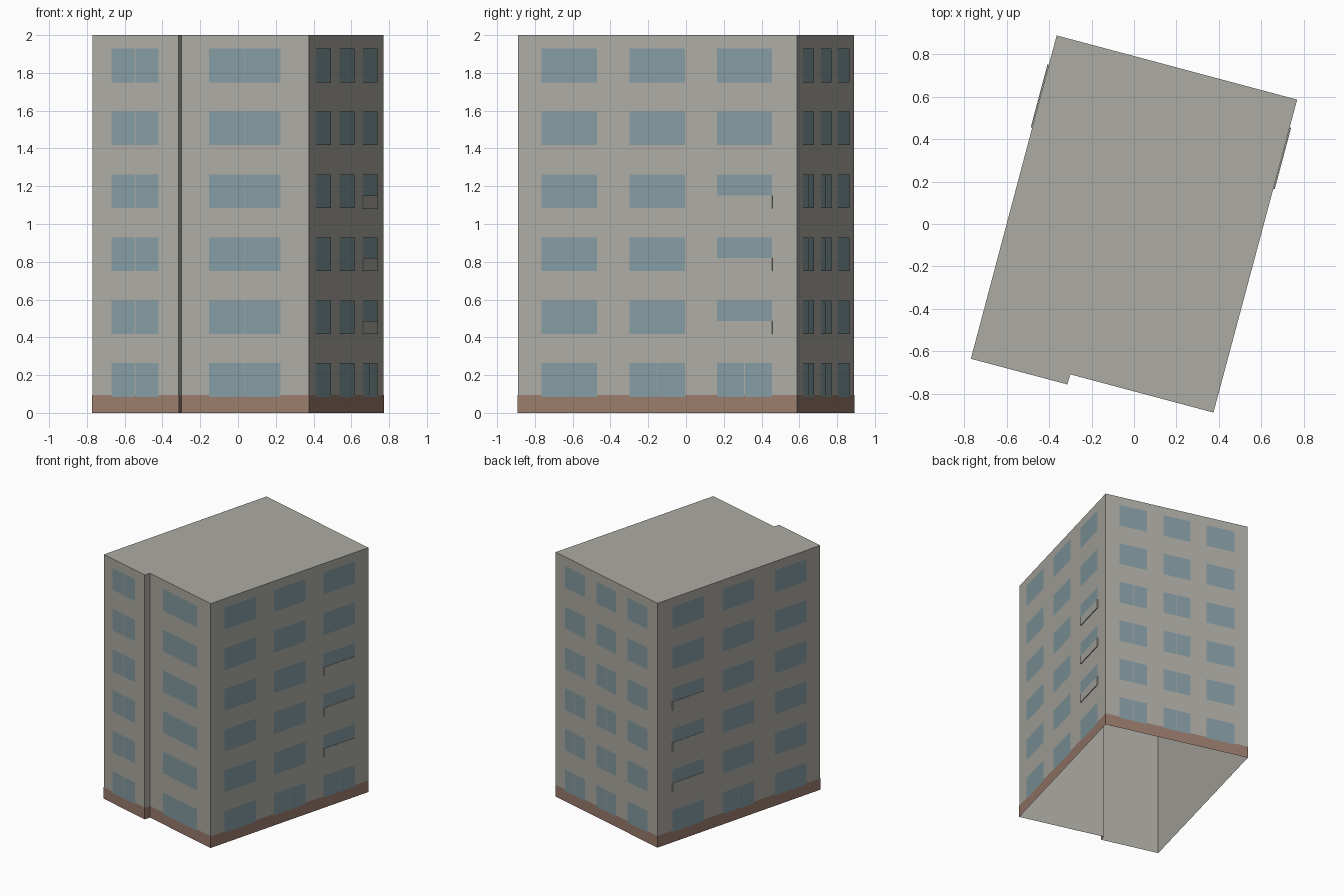
import bpy
import bmesh
from mathutils import Vector

cube = bpy.data.objects.get("Cube")
if cube:
    bpy.data.objects.remove(cube, do_unlink=True)


def material(name, rgb):
    mat = bpy.data.materials.new(name)
    mat.use_nodes = True
    mat.diffuse_color = (*rgb, 1)
    mat.node_tree.nodes["Principled BSDF"].inputs["Base Color"].default_value = (*rgb, 1)
    return mat


WALL = material("warm_grey_plaster", (0.42, 0.41, 0.37))
BRICK = material("brown_plinth", (0.32, 0.20, 0.15))
GLASS = material("blue_grey_glass", (0.23, 0.33, 0.36))

# Footprint, counter-clockwise from the front left corner, with the step in the front
FOOTPRINT = [Vector(p) for p in ((-0.77, -0.636), (-0.315, -0.757), (-0.30, -0.71),
                                 (0.375, -0.89), (0.77, 0.587), (-0.365, 0.89))]
SIDES = list(zip(FOOTPRINT, FOOTPRINT[1:] + FOOTPRINT[:1]))
HEIGHT = 2.0
WINDOW_HEIGHT = 0.178
ROWS = [0.085 + 0.333 * i for i in range(6)]  # sill heights, ground floor first


def outward(a, b):
    d = (b - a).normalized()
    return Vector((d.y, -d.x))


def finish(bm, name, mat):
    mesh = bpy.data.meshes.new(name)
    bm.to_mesh(mesh)
    bm.free()
    mesh.materials.append(mat)
    obj = bpy.data.objects.new(name, mesh)
    bpy.context.collection.objects.link(obj)
    return obj


def ring(bm, points, low, high):
    """Upright walls around a closed outline; returns the upper vertices."""
    bottom = [bm.verts.new((p.x, p.y, low)) for p in points]
    top = [bm.verts.new((p.x, p.y, high)) for p in points]
    for i in range(len(points)):
        j = (i + 1) % len(points)
        bm.faces.new((bottom[i], bottom[j], top[j], top[i]))
    return top


def offset_outline(dist):
    result = []
    for i, p in enumerate(FOOTPRINT):
        n1, n2 = outward(*SIDES[i - 1]), outward(*SIDES[i])
        result.append(p + (n1 + n2) * dist / (1 + n1.dot(n2)))
    return result


def panel(bm, side, start, end, low, high, depth):
    """Flat rectangle in front of a wall, placed by fractions of its length."""
    a, b = SIDES[side]
    off = outward(a, b) * depth
    p, q = a.lerp(b, start) + off, a.lerp(b, end) + off
    corners = ((p, low), (q, low), (q, high), (p, high))
    return bm.faces.new([bm.verts.new((c.x, c.y, z)) for c, z in corners])


# Shell: walls and flat roof, open underneath
bm = bmesh.new()
bm.faces.new(ring(bm, FOOTPRINT, 0, HEIGHT))
finish(bm, "building_shell", WALL)

# Plinth band around the foot
bm = bmesh.new()
ring(bm, offset_outline(0.002), 0, 0.095)
finish(bm, "plinth_band", BRICK)

# Window columns: wall name -> (side index, spans along the wall)
COLUMNS = {
    "front_left_bay": (0, ((0.225, 0.77),)),
    "front_right_bay": (2, ((0.22, 0.78),)),
    "right_wall": (3, ((0.085, 0.285), (0.40, 0.60), (0.715, 0.912))),
    "back_wall": (4, ((0.095, 0.29), (0.405, 0.595), (0.71, 0.905))),
    "left_wall": (5, ((0.09, 0.285), (0.40, 0.59), (0.72, 0.915))),
}


def split_gap(wall, column, row):
    """Width of the gap between a window's two panes, as a fraction of the wall."""
    if wall == "front_left_bay":
        return 0.012
    if wall == "front_right_bay":
        return 0.003
    if wall == "back_wall" and column < 2 and row < 4:
        return 0.005
    if row == 0 and (column == 1 or (wall == "right_wall" and column == 2)):
        return 0.003
    return 0


for wall, (side, spans) in COLUMNS.items():
    bm = bmesh.new()
    for column, (start, end) in enumerate(spans):
        for row, sill in enumerate(ROWS):
            gap = split_gap(wall, column, row)
            middle = (start + end) / 2
            panes = [(start, middle - gap / 2), (middle + gap / 2, end)] if gap else [(start, end)]
            for left, right in panes:
                panel(bm, side, left, right, sill, sill + WINDOW_HEIGHT, 0.004)
    finish(bm, wall + "_windows", GLASS)

# Shallow parapets over the lower part of three windows on each long wall
for name, side, start, end in (("right_parapets", 3, 0.715, 0.912),
                               ("left_parapets", 5, 0.09, 0.285)):
    bm = bmesh.new()
    for row in (1, 2, 3):
        face = panel(bm, side, start, end, ROWS[row] - 0.001, ROWS[row] + 0.068, 0.001)
        push = outward(*SIDES[side]) * 0.006
        moved = bmesh.ops.extrude_face_region(bm, geom=[face])["geom"]
        bmesh.ops.translate(bm, vec=(push.x, push.y, 0),
                            verts=[v for v in moved if isinstance(v, bmesh.types.BMVert)])
    bmesh.ops.recalc_face_normals(bm, faces=bm.faces)
    finish(bm, name, WALL)
